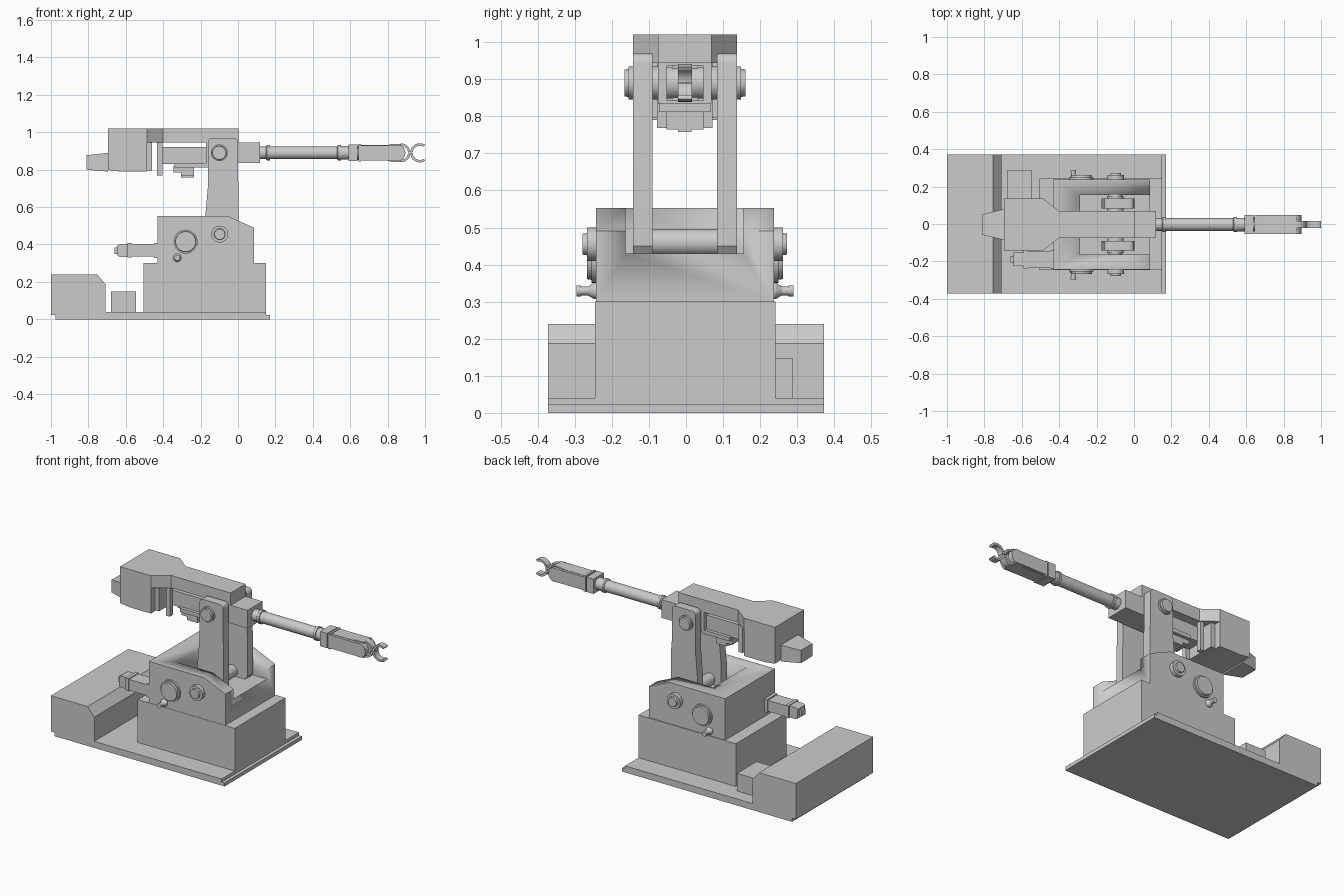
import bpy, bmesh
from math import radians, cos, sin
from mathutils import Matrix, Vector

YC = -0.003  # mid-plane of the mechanism


def finish(name, bm):
    bmesh.ops.recalc_face_normals(bm, faces=bm.faces)
    me = bpy.data.meshes.new(name)
    bm.to_mesh(me)
    bm.free()
    for p in me.polygons:
        p.use_smooth = True
    me.set_sharp_from_angle(angle=radians(28))
    ob = bpy.data.objects.new(name, me)
    bpy.context.collection.objects.link(ob)
    return ob


def prism(name, pts, lo, hi, plane='xz'):
    bm = bmesh.new()
    put = (lambda a, b, t: (a, t, b)) if plane == 'xz' else (lambda a, b, t: (a, b, t))
    face = bm.faces.new([bm.verts.new(put(a, b, lo)) for a, b in pts])
    out = bmesh.ops.extrude_face_region(bm, geom=[face])
    shift = Vector(put(0, 0, hi - lo))
    bmesh.ops.translate(bm, vec=shift, verts=[v for v in out['geom'] if isinstance(v, bmesh.types.BMVert)])
    return finish(name, bm)


def box(name, x0, x1, y0, y1, z0, z1):
    return prism(name, [(x0, z0), (x1, z0), (x1, z1), (x0, z1)], y0, y1)


def lathe(name, origin, axis, prof, n=32):
    """Solid of revolution from (distance along axis, radius) pairs."""
    bm = bmesh.new()
    rot = Vector((0, 0, 1)).rotation_difference(Vector(axis)).to_matrix().to_4x4()
    m = Matrix.Translation(origin) @ rot
    rings = [[bm.verts.new(m @ Vector((r * cos(i * 6.283185 / n), r * sin(i * 6.283185 / n), d)))
              for i in range(n)] for d, r in prof]
    for a, b in zip(rings, rings[1:]):
        for i in range(n):
            j = (i + 1) % n
            bm.faces.new((a[i], a[j], b[j], b[i]))
    bm.faces.new(rings[0])
    bm.faces.new(rings[-1])
    return finish(name, bm)


def arc(cx, cz, r, a0, a1, n):
    return [(cx + r * cos(radians(a0 + (a1 - a0) * i / n)),
             cz + r * sin(radians(a0 + (a1 - a0) * i / n))) for i in range(n + 1)]


# Base plates, rear cabinet and small box
box('base_plate', -0.975, 0.17, -0.372, 0.372, 0, 0.022)
prism('base_deck_and_rear_cabinet',
      [(-1, 0.022), (0.15, 0.022), (0.15, 0.04), (-0.708, 0.04), (-0.708, 0.187),
       (-0.753, 0.24), (-1, 0.24)], -0.372, 0.372)
box('junction_box', -0.68, -0.545, 0.10, 0.287, 0.04, 0.148)

# Pedestal and housing with an open-fronted pocket
box('pedestal', -0.505, 0.15, -0.245, 0.242, 0.04, 0.30)
housing = prism('housing', [(-0.43, 0.30), (0.085, 0.30), (0.085, 0.49), (-0.055, 0.552), (-0.43, 0.552)],
                -0.243, 0.237)
cutter = box('pocket_cutter', -0.29, 0.2, -0.163, 0.155, 0.43, 0.7)
cutter.hide_render = True
mod = housing.modifiers.new('pocket', 'BOOLEAN')
mod.object, mod.operation, mod.solver = cutter, 'DIFFERENCE', 'EXACT'
dg = bpy.context.evaluated_depsgraph_get()
cut_mesh = bpy.data.meshes.new_from_object(housing.evaluated_get(dg))
housing.modifiers.clear()
housing.data = cut_mesh
bpy.data.objects.remove(cutter)

# Side covers, pivots and knobs, repeated on both sides
for s, side in ((-1, 'front'), (1, 'back')):
    ax = (0, s, 0)
    lathe(side + '_round_cover', (-0.28, YC, 0.415), ax,
          [(0.22, 0.064), (0.252, 0.064), (0.252, 0.056), (0.264, 0.054)])
    lathe(side + '_lower_pivot', (-0.098, YC, 0.455), ax,
          [(0.22, 0.045), (0.264, 0.045), (0.264, 0.03), (0.276, 0.028)])
    lathe(side + '_knob', (-0.325, YC, 0.329), ax,
          [(0.22, 0.022), (0.245, 0.022), (0.262, 0.012), (0.28, 0.012), (0.28, 0.015), (0.293, 0.015)], 20)
    # Upright link with rounded top
    y0, y1 = sorted((YC + s * 0.087, YC + s * 0.14))
    prism(side + '_upright_link',
          [(-0.16, 0.43), (-0.01, 0.43), (0.004, 0.45), (0.004, 0.70), (0.0, 0.75)]
          + arc(-0.025, 0.945, 0.025, 0, 90, 5) + arc(-0.135, 0.945, 0.025, 90, 180, 5)
          + [(-0.16, 0.72), (-0.174, 0.56), (-0.174, 0.45)], y0, y1)
    lathe(side + '_upper_pivot', (-0.1, YC, 0.89), ax,
          [(0.06, 0.045), (0.152, 0.045), (0.152, 0.038), (0.163, 0.036)])
    # Thin hanger plates under the beam
    y0, y1 = sorted((YC + s * 0.045, YC + s * 0.075))
    box(side + '_hanger_plate', -0.432, -0.405, y0, y1, 0.768, 0.95)

lathe('lower_cross_shaft', (-0.098, YC - 0.1, 0.46), (0, 1, 0), [(0, 0.036), (0.2, 0.036)])

# Motor at the back of the housing
box('motor_body', -0.575, -0.42, -0.235, -0.145, 0.335, 0.402)
box('motor_flange', -0.45, -0.425, -0.238, -0.142, 0.328, 0.408)
box('motor_collar', -0.59, -0.57, -0.238, -0.142, 0.33, 0.407)
prism('motor_cap', [(-0.645, 0.34), (-0.63, 0.333), (-0.585, 0.333), (-0.585, 0.403), (-0.63, 0.403), (-0.645, 0.396)],
      -0.225, -0.153)
box('motor_connector', -0.66, -0.64, -0.205, -0.17, 0.35, 0.385)

# Upper beam with wide rear block and tail
half = [(-0.695, 0.14), (-0.487, 0.14), (-0.40, 0.072), (0.003, 0.072)]
prism('upper_beam', [(x, YC + y) for x, y in half] + [(x, YC - y) for x, y in reversed(half)], 0.944, 1.02, 'xy')
prism('rear_block', [(-0.695, 0.798), (-0.63, 0.79), (-0.487, 0.79), (-0.487, 0.945), (-0.695, 0.945)],
      YC - 0.14, YC + 0.14)
box('rear_block_lip', -0.487, -0.46, YC - 0.10, YC + 0.10, 0.795, 0.945)
bm = bmesh.new()
ends = [[bm.verts.new((x, YC + y, z)) for y, z in ((-w, a), (w, a), (w, b), (-w, b))]
        for x, w, a, b in ((-0.81, 0.055, 0.80, 0.877), (-0.695, 0.083, 0.79, 0.89))]
bmesh.ops.convex_hull(bm, input=bm.verts)
bmesh.ops.dissolve_limit(bm, angle_limit=0.02, verts=bm.verts, edges=bm.edges)
finish('rear_tail', bm)

# Mechanism below the beam
box('drive_block', -0.43, -0.15, YC - 0.05, YC + 0.05, 0.83, 0.92)
box('drive_step', -0.34, -0.15, YC - 0.07, YC + 0.07, 0.812, 0.835)
box('drive_foot', -0.345, -0.235, YC - 0.05, YC + 0.05, 0.785, 0.82)
box('drive_foot_tip', -0.305, -0.235, YC - 0.05, YC + 0.05, 0.765, 0.79)
box('drive_foot_key', -0.305, -0.235, YC - 0.018, YC + 0.018, 0.757, 0.77)
box('arm_socket', -0.17, 0.117, YC - 0.072, YC + 0.072, 0.835, 0.945)

# Forearm tube with collars
lathe('forearm_tube', (0, YC, 0.89), (1, 0, 0),
      [(0.11, 0.034), (0.15, 0.034), (0.155, 0.041), (0.17, 0.041), (0.17, 0.034), (0.53, 0.034),
       (0.535, 0.041), (0.55, 0.041), (0.55, 0.036), (0.60, 0.036)])
box('wrist_block', 0.59, 0.638, YC - 0.05, YC + 0.05, 0.845, 0.935)
lathe('wrist_joint', (0.63, YC, 0.89), (1, 0, 0), [(0, 0.038), (0.03, 0.038)])
box('wrist_plate', 0.645, 0.657, YC - 0.05, YC + 0.05, 0.843, 0.937)

# Gripper: shell with shaped sides and a concave nose, fingers made of opposed arcs
prism('gripper_shell',
      [(0.655, 0.848), (0.80, 0.848), (0.82, 0.842), (0.872, 0.842)] + arc(0.872, 0.89, 0.036, -90, -140, 5)
      + arc(0.872, 0.89, 0.036, 140, 90, 5)
      + [(0.872, 0.938), (0.82, 0.938), (0.80, 0.932), (0.655, 0.932)], YC - 0.035, YC + 0.035)
for s, side in ((-1, 'front'), (1, 'back')):
    y0, y1 = sorted((YC + s * 0.018, YC + s * 0.05))
    prism(side + '_gripper_cheek', [(0.655, 0.85), (0.83, 0.85)] + arc(0.85, 0.89, 0.045, -70, 70, 10)
          + [(0.83, 0.93), (0.655, 0.93)], y0, y1)
for s, side in ((-1, 'lower'), (1, 'upper')):
    prism(side + '_finger_link', arc(0.872, 0.89, 0.05, s * 95, s * 4, 10) + arc(0.872, 0.89, 0.037, s * 4, s * 95, 10),
          YC - 0.019, YC + 0.019)
    prism(side + '_finger', arc(0.972, 0.89, 0.051, s * 178, s * 57, 12) + arc(0.972, 0.89, 0.038, s * 57, s * 178, 12),
          YC - 0.019, YC + 0.019)
